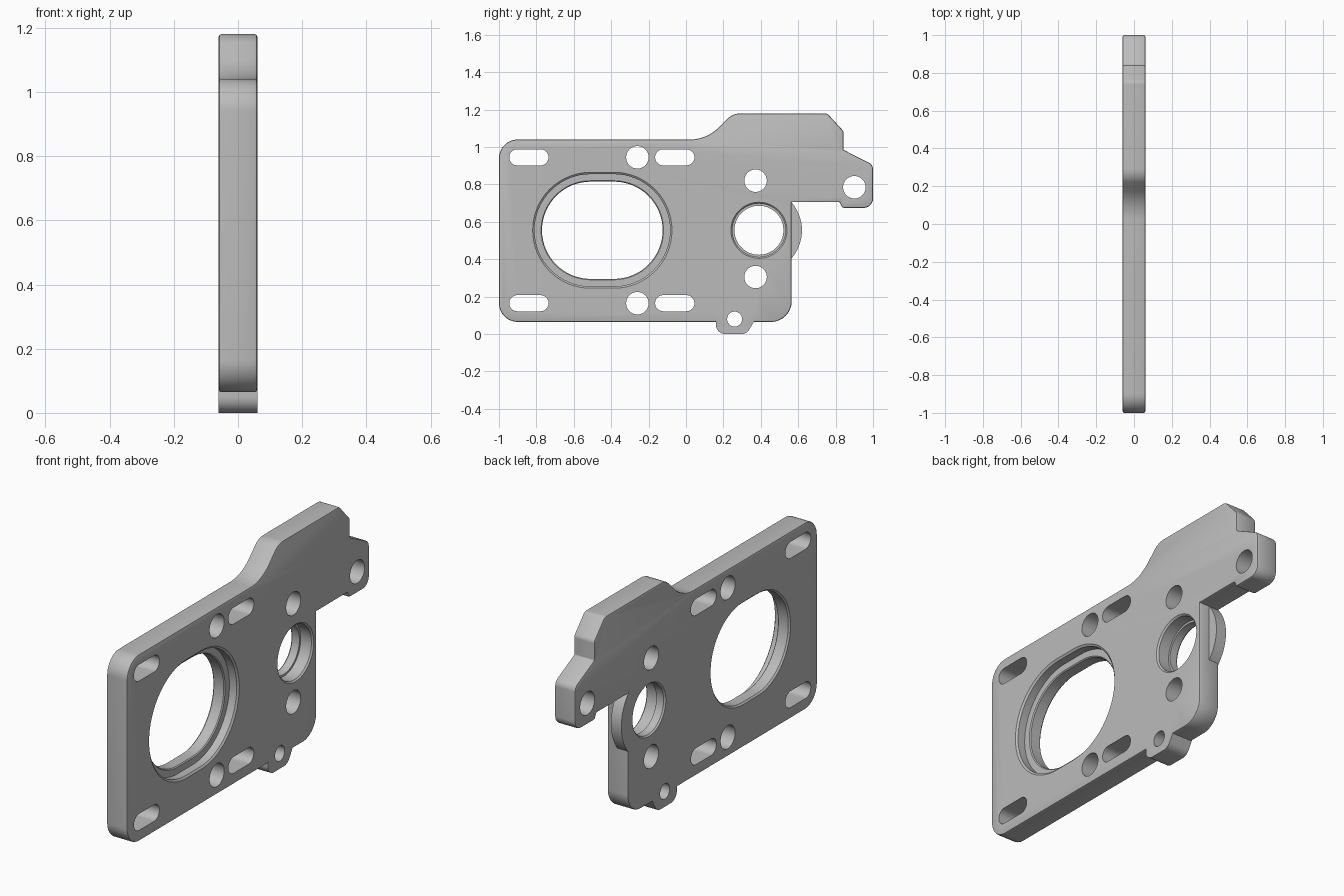
import bpy, bmesh, math
from mathutils import Vector

if "Cube" in bpy.data.objects:
    bpy.data.objects.remove(bpy.data.objects["Cube"])

HALF = 0.06
OUT = 0.1


def rounded(corners, steps=10):
    """Closed (y, z) outline from corners (y, z, fillet radius)."""
    pts = []
    for i, (y, z, r) in enumerate(corners):
        p = Vector((y, z))
        if r == 0:
            pts.append(p)
            continue
        a = (Vector(corners[i - 1][:2]) - p).normalized()
        b = (Vector(corners[(i + 1) % len(corners)][:2]) - p).normalized()
        half = a.angle(b) / 2
        centre = p + (a + b).normalized() * r / math.sin(half)
        start = p + a * r / math.tan(half) - centre
        end = p + b * r / math.tan(half) - centre
        for k in range(steps + 1):
            pts.append(centre + start.lerp(end, k / steps).normalized() * r)
    return pts


def oblong(y0, y1, z, r, steps=32):
    """Outline of a slot between two centres; a circle if they coincide."""
    pts = []
    for centre, first in ((y1, -math.pi / 2), (y0, math.pi / 2)):
        last = steps + 1 if y0 != y1 else steps
        for k in range(last):
            a = first + math.pi * k / steps
            pts.append(Vector((centre + r * math.cos(a), z + r * math.sin(a))))
    return pts


def loft(bm, sections):
    """Solid through matching outlines placed at the given x."""
    rings = [[bm.verts.new((x, p.x, p.y)) for p in pts] for x, pts in sections]
    faces = [bm.faces.new(rings[0]), bm.faces.new(rings[-1])]
    n = len(rings[0])
    for lo, hi in zip(rings, rings[1:]):
        for i in range(n):
            j = (i + 1) % n
            faces.append(bm.faces.new((lo[i], lo[j], hi[j], hi[i])))
    bmesh.ops.recalc_face_normals(bm, faces=faces)
    return faces


def hole(bm, y0, y1, z, profile):
    loft(bm, [(x, oblong(y0, y1, z, r)) for x, r in profile])


def make(name, bm):
    mesh = bpy.data.meshes.new(name)
    bm.to_mesh(mesh)
    bm.free()
    obj = bpy.data.objects.new(name, mesh)
    bpy.context.collection.objects.link(obj)
    return obj


# Plate with a raised shoulder and a drilled arm, rims softened
outline = rounded([
    (-1, 0.065, 0.1), (0.565, 0.065, 0.11), (0.565, 0.705, 0),
    (0.822, 0.705, 0.008), (0.835, 0.675, 0.015), (1, 0.675, 0.05),
    (1, 0.905, 0.04), (0.842, 0.985, 0.008), (0.842, 1.085, 0.03),
    (0.755, 1.18, 0.035), (0.25, 1.18, 0.1), (0.11, 1.04, 0.217),
    (-1, 1.04, 0.1)])
bm = bmesh.new()
caps = loft(bm, [(-HALF, outline), (HALF, outline)])[:2]
rim = [e for f in caps for e in f.edges]
bmesh.ops.bevel(bm, geom=rim, offset=0.008, segments=2, profile=0.5, affect='EDGES')
plate = make("mounting_plate", bm)

# Bottom tab and the half-thickness bearing lug
bm = bmesh.new()
tab = rounded([(0.16, 0.12, 0), (0.16, 0, 0.05), (0.325, 0, 0.05),
               (0.365, 0.07, 0), (0.365, 0.12, 0)])
loft(bm, [(-HALF, tab), (HALF, tab)])
lug = oblong(0.39, 0.39, 0.555, 0.23)
loft(bm, [(-HALF, lug), (0, lug)])
additions = make("tab_and_lug", bm)

# Large stepped window, stepped bearing bore, slots and bolt holes
bm = bmesh.new()
hole(bm, -0.51, -0.385, 0.555, [
    (-OUT, 0.268), (-HALF, 0.268), (-0.052, 0.26), (0.005, 0.26), (0.01, 0.265),
    (0.0101, 0.3), (0.052, 0.3), (HALF, 0.31), (OUT, 0.31)])
hole(bm, 0.39, 0.39, 0.555, [
    (-OUT, 0.138), (-HALF, 0.138), (-0.052, 0.131), (-0.01, 0.131),
    (-0.0099, 0.142), (0.052, 0.142), (HALF, 0.15), (OUT, 0.15)])
for z in (0.165, 0.945):
    for y in (-0.84, -0.06):
        hole(bm, y - 0.062, y + 0.062, z, [(-OUT, 0.043), (OUT, 0.043)])
for y, z, r in ((-0.26, 0.945, 0.06), (-0.26, 0.165, 0.06), (0.372, 0.82, 0.06),
                (0.372, 0.305, 0.06), (0.9, 0.785, 0.06), (0.26, 0.08, 0.04)):
    hole(bm, y, y, z, [(-OUT, r), (OUT, r)])
cutters = make("hole_cutters", bm)

# Combine the solids and drop the helpers
for helper, operation in ((additions, 'UNION'), (cutters, 'DIFFERENCE')):
    helper.hide_render = True
    mod = plate.modifiers.new(operation.title(), 'BOOLEAN')
    mod.operation = operation
    mod.solver = 'EXACT'
    mod.object = helper
bpy.ops.object.select_all(action='DESELECT')
bpy.context.view_layer.objects.active = plate
plate.select_set(True)
for mod in list(plate.modifiers):
    bpy.ops.object.modifier_apply(modifier=mod.name)
for helper in (additions, cutters):
    bpy.data.objects.remove(helper)

# Plain grey metal
grey = bpy.data.materials.new("plain grey")
grey.use_nodes = True
colour = (0.5, 0.5, 0.5, 1)
grey.diffuse_color = colour
grey.node_tree.nodes["Principled BSDF"].inputs["Base Color"].default_value = colour
plate.data.materials.clear()
plate.data.materials.append(grey)
bpy.ops.object.shade_smooth_by_angle(angle=math.radians(30))
